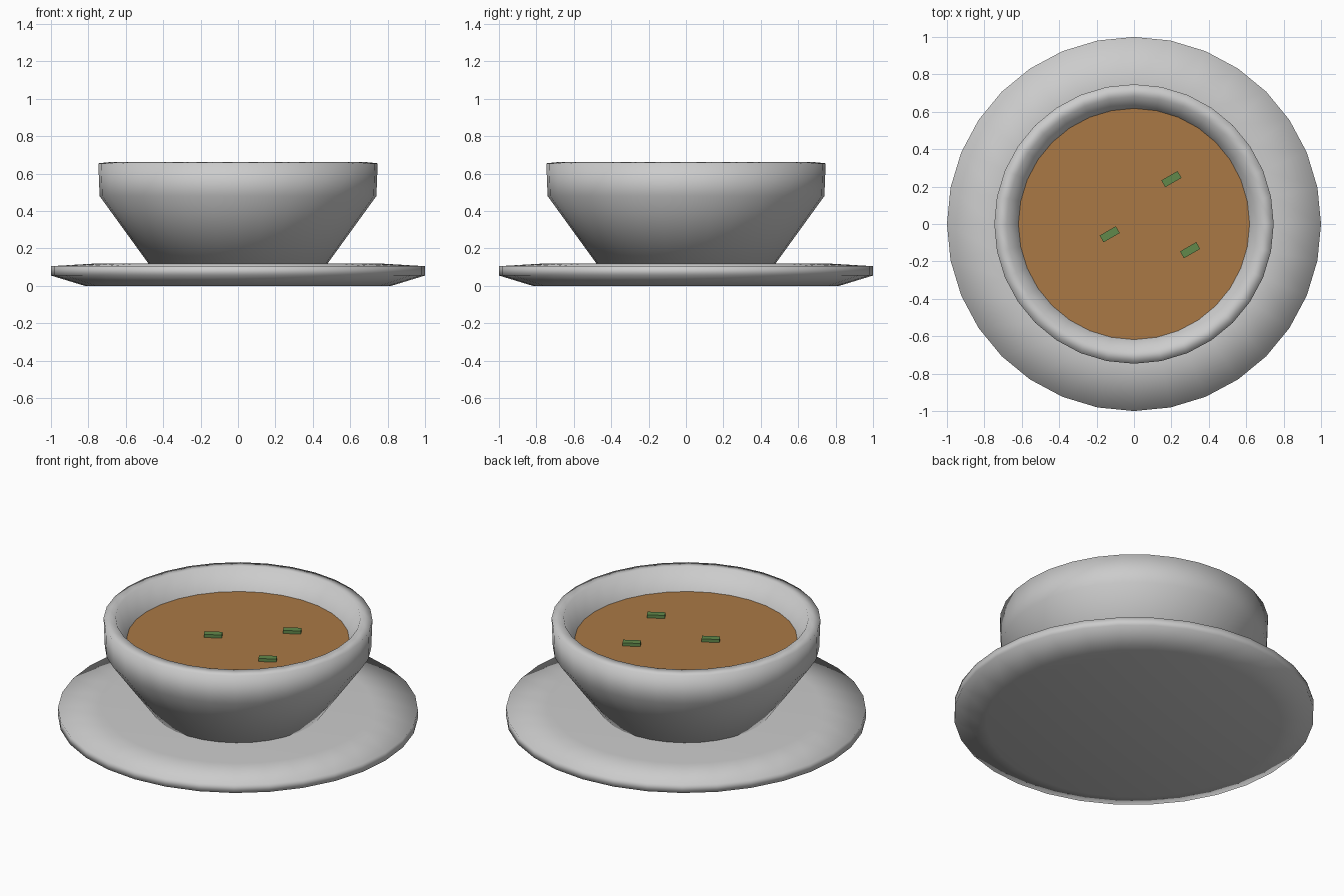
import bpy, bmesh, math
from mathutils import Matrix

if "Cube" in bpy.data.objects:
    bpy.data.objects.remove(bpy.data.objects["Cube"])

SIDES = 32

def material(name, color):
    mat = bpy.data.materials.new(name)
    mat.diffuse_color = (*color, 1)
    mat.use_nodes = True
    mat.node_tree.nodes["Principled BSDF"].inputs["Base Color"].default_value = mat.diffuse_color
    return mat

def finish(name, bm, mat=None, smooth=False):
    bmesh.ops.recalc_face_normals(bm, faces=bm.faces)
    mesh = bpy.data.meshes.new(name)
    bm.to_mesh(mesh)
    bm.free()
    for p in mesh.polygons:
        p.use_smooth = smooth
    if mat:
        mesh.materials.append(mat)
    obj = bpy.data.objects.new(name, mesh)
    bpy.context.collection.objects.link(obj)
    return obj

def lathe(name, profile):
    """Spin an (r, z) profile that starts and ends on the axis."""
    bm = bmesh.new()
    verts = [bm.verts.new((r, 0, z)) for r, z in profile]
    edges = [bm.edges.new(pair) for pair in zip(verts, verts[1:])]
    bmesh.ops.spin(bm, geom=verts + edges, cent=(0, 0, 0), axis=(0, 0, 1),
                   angle=math.tau, steps=SIDES)
    bmesh.ops.remove_doubles(bm, verts=bm.verts, dist=1e-4)
    return finish(name, bm, smooth=True)

# Saucer with a flat top and a gently sloping rim
lathe("saucer", [(0, 0), (0.82, 0), (1, 0.055), (1, 0.105), (0.75, 0.12), (0, 0.12)])

# Bowl with a thick wall, open at the top
lathe("bowl", [(0, 0.10), (0.465, 0.10), (0.74, 0.48), (0.747, 0.655),
               (0.68, 0.662), (0.615, 0.53), (0.42, 0.2), (0, 0.2)])

# Soup surface
bm = bmesh.new()
bmesh.ops.create_circle(bm, cap_ends=True, segments=SIDES, radius=0.618,
                        matrix=Matrix.Translation((0, 0, 0.536)))
finish("soup", bm, material("soup_brown", (0.40, 0.19, 0.06)))

# Herb pieces floating on the soup
green = material("herb_green", (0.12, 0.25, 0.07))
for i, (x, y) in enumerate([(0.2, 0.24), (0.3, -0.14), (-0.13, -0.055)], 1):
    bm = bmesh.new()
    bmesh.ops.create_cube(bm, size=1, matrix=Matrix.Translation((x, y, 0.54))
                          @ Matrix.Rotation(math.radians(30), 4, 'Z')
                          @ Matrix.Diagonal((0.10, 0.042, 0.03, 1)))
    finish(f"herb_{i}", bm, green)
